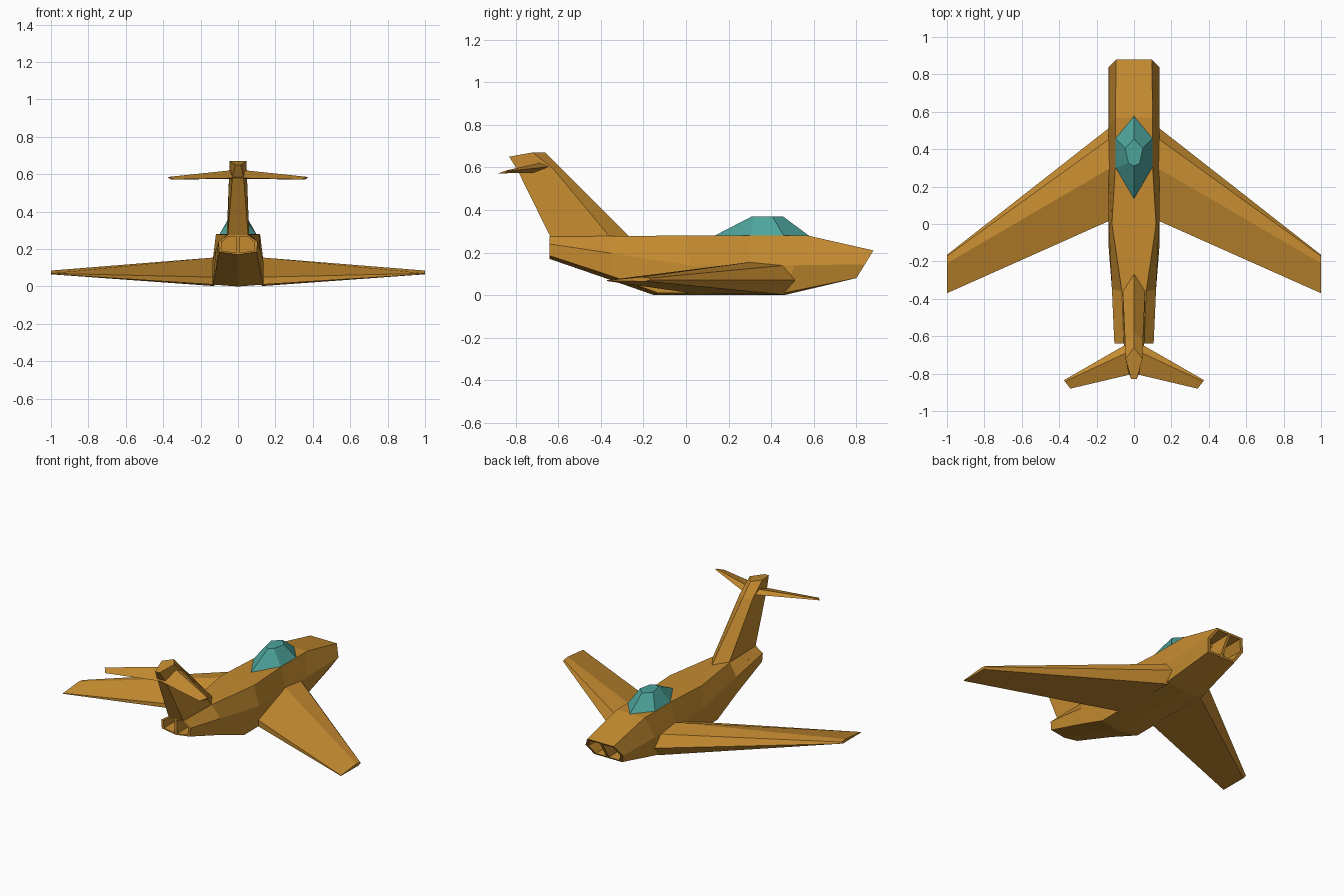
import bpy, bmesh


def material(name, color):
    m = bpy.data.materials.new(name)
    m.diffuse_color = (*color, 1)
    return m


ORANGE = material("orange_paint", (0.56, 0.26, 0.03))
TEAL = material("teal_glass", (0.075, 0.37, 0.33))


def sym(half):
    """Close a half outline by mirroring its off-centre points across x = 0."""
    return half + [(-x, y, z) for x, y, z in reversed(half) if x > 0]


def loft(name, rings, mat, mirror=False):
    """Skin a list of equal-length closed rings and cap both ends."""
    bm = bmesh.new()
    loops = [[bm.verts.new(p) for p in ring] for ring in rings]
    n = len(loops[0])
    for a, b in zip(loops, loops[1:]):
        for i in range(n):
            j = (i + 1) % n
            bm.faces.new((a[i], a[j], b[j], b[i]))
    bm.faces.new(loops[0][::-1])
    bm.faces.new(loops[-1])
    bmesh.ops.recalc_face_normals(bm, faces=bm.faces)
    me = bpy.data.meshes.new(name)
    bm.to_mesh(me)
    bm.free()
    me.materials.append(mat)
    ob = bpy.data.objects.new(name, me)
    bpy.context.collection.objects.link(ob)
    if mirror:
        mod = ob.modifiers.new("mirror", "MIRROR")
        mod.use_mirror_merge = False
    return ob


def inset(ring, centre_y, centre_z, s, push=0):
    """Shrink an end ring about its centre and push it along the body."""
    return [(x * s, centre_y + (y - centre_y) * s + push,
             centre_z + (z - centre_z) * s) for x, y, z in ring]


# Fuselage: open duct at the nose and at the tail
nose = sym([(0.095, 0.88, 0.21), (0.135, 0.84, 0.145), (0.10, 0.80, 0.08), (0, 0.80, 0.08)])
body = [sym(h) for h in (
    [(0.10, 0.57, 0.28), (0.135, 0.51, 0.14), (0.135, 0.46, 0.01), (0, 0.46, 0)],
    [(0.10, 0.30, 0.28), (0.135, 0.30, 0.14), (0.135, 0.30, 0.01), (0, 0.30, 0)],
    [(0.118, 0.0, 0.28), (0.135, 0.02, 0.14), (0.135, -0.13, 0.01), (0, -0.15, 0)],
    [(0.065, -0.36, 0.277), (0.118, -0.35, 0.197), (0.118, -0.35, 0.09), (0, -0.35, 0.07)],
)]
tail = sym([(0.055, -0.64, 0.275), (0.105, -0.64, 0.24), (0.10, -0.64, 0.185), (0, -0.64, 0.17)])
loft("fuselage",
     [inset(nose, 0.84, 0.145, 0.80, -0.14), inset(nose, 0.84, 0.145, 0.85), nose]
     + body +
     [tail, inset(tail, -0.64, 0.225, 0.85), inset(tail, -0.64, 0.225, 0.85, 0.12)], ORANGE)

# Splitter plates dividing each duct in two
for name, prof in (
    ("intake_splitter", [(0.875, 0.204), (0.71, 0.204), (0.65, 0.085), (0.802, 0.085)]),
    ("exhaust_splitter", [(-0.638, 0.27), (-0.51, 0.27), (-0.51, 0.175), (-0.638, 0.175)]),
):
    loft(name, [[(x, y, z) for y, z in prof] for x in (-0.009, 0.009)], ORANGE)


def surface(name, root_x, root, tip):
    """Mirrored flying surface between a root section and tip points."""
    loft(name, [[(root_x, y, z) for y, z in root], tip], ORANGE, mirror=True)


# Swept main wings
surface("wing", 0.125,
        [(0.52, 0.07), (0.46, 0.14), (0.30, 0.155), (0.02, 0.05), (0.02, 0.01), (0.46, 0.002)],
        [(1.0, -0.165, 0.072), (1.0, -0.172, 0.08), (1.0, -0.21, 0.085),
         (1.0, -0.37, 0.070), (1.0, -0.37, 0.066), (1.0, -0.19, 0.065)])

# Tail fin with tapered cap
loft("tail_fin", [sym(h) for h in (
    [(0, -0.26, 0.27), (0.06, -0.355, 0.27), (0.055, -0.635, 0.27)],
    [(0, -0.58, 0.59), (0.048, -0.62, 0.59), (0.03, -0.79, 0.585)],
    [(0, -0.66, 0.67), (0.045, -0.72, 0.67), (0.015, -0.83, 0.65)],
)], ORANGE)

# Tailplane halves on top of the fin
surface("tailplane", 0.0,
        [(-0.62, 0.605), (-0.67, 0.625), (-0.80, 0.58), (-0.70, 0.575)],
        [(0.375, -0.835, 0.582), (0.37, -0.842, 0.586), (0.34, -0.88, 0.572), (0.36, -0.85, 0.572)])

# Faceted canopy
loft("canopy", [sym(h) for h in (
    [(0, 0.58, 0.277), (0.10, 0.46, 0.277), (0.10, 0.30, 0.277), (0, 0.13, 0.277)],
    [(0, 0.455, 0.37), (0.047, 0.405, 0.37), (0.03, 0.325, 0.37), (0, 0.31, 0.37)],
)], TEAL)
